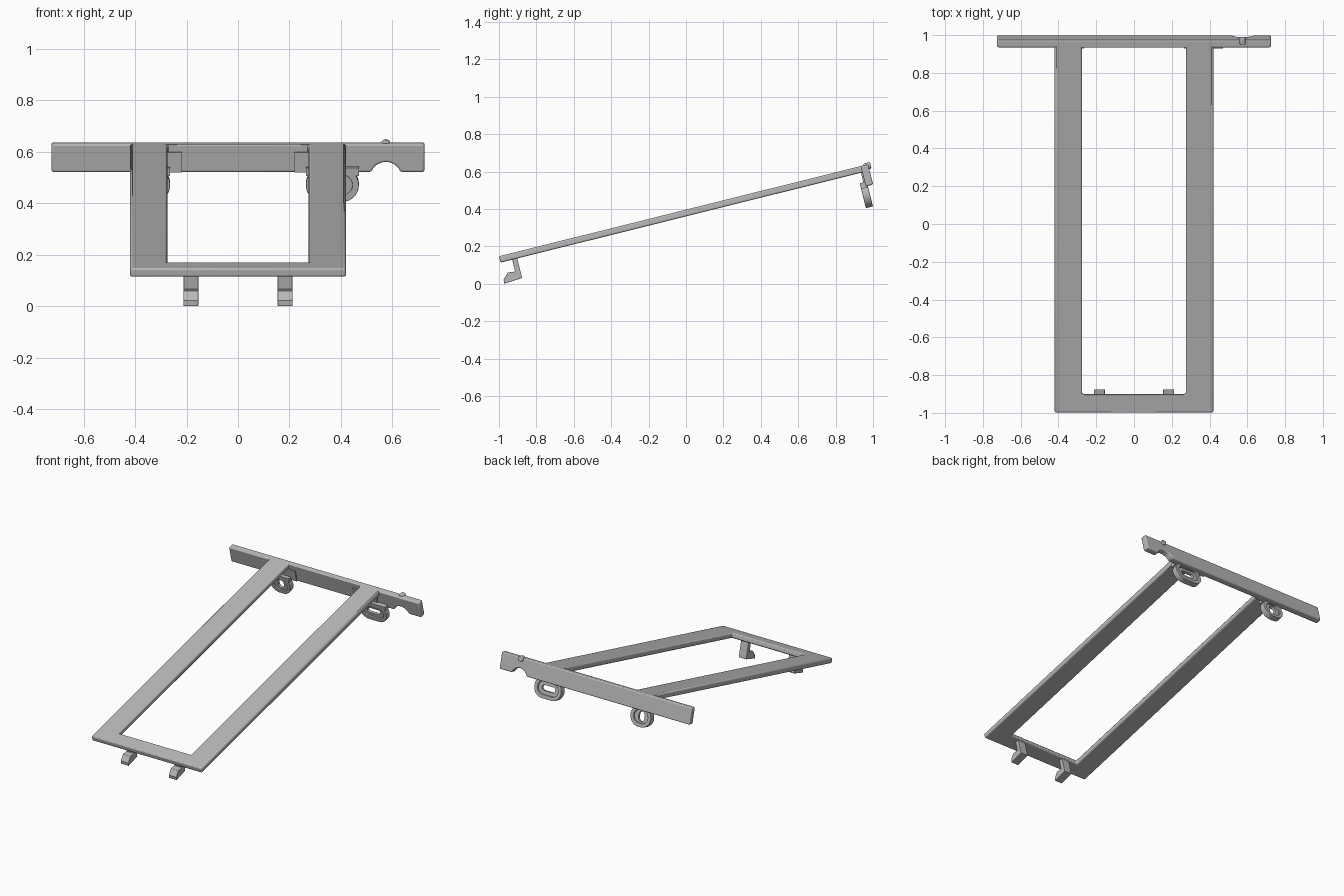
import bpy, bmesh
from math import radians, sin, cos, pi, asin
from mathutils import Matrix, Vector

if "Cube" in bpy.data.objects:
    bpy.data.objects.remove(bpy.data.objects["Cube"], do_unlink=True)

grey = bpy.data.materials.new("plain grey")
grey.use_nodes = True
COLOUR = (0.48, 0.48, 0.48, 1)
grey.diffuse_color = COLOUR
grey.node_tree.nodes["Principled BSDF"].inputs["Base Color"].default_value = COLOUR

# Sloped frame space: x across, y up the slope, z normal to the top face
TILT = Matrix.Translation((0, -1, 0.147)) @ Matrix.Rotation(radians(14), 4, 'X')

# Ways to place an outline point (a, b) at depth d
flat = lambda a, b, d: Vector((a, b, d))
upright = lambda a, b, d: Vector((a, d, b))
sideways = lambda a, b, d: Vector((d, a, b))


def prism(name, place, outline, d0, d1, hole=None, bevel=0.0):
    """Extrude an outline, optionally with a hole of equal point count."""
    bm = bmesh.new()
    loops = [outline] + ([hole] if hole else [])
    rings = [[[bm.verts.new(place(a, b, d)) for a, b in loop] for d in (d0, d1)]
             for loop in loops]
    n = len(outline)
    for low, high in rings:
        for i in range(n):
            j = (i + 1) % n
            bm.faces.new((low[i], low[j], high[j], high[i]))
    for k in (0, 1):
        if hole:
            out, inn = rings[0][k], rings[1][k]
            for i in range(n):
                j = (i + 1) % n
                bm.faces.new((out[i], out[j], inn[j], inn[i]))
        else:
            bm.faces.new(rings[0][k])
    bmesh.ops.recalc_face_normals(bm, faces=bm.faces)
    mesh = bpy.data.meshes.new(name)
    bm.to_mesh(mesh)
    bm.free()
    mesh.materials.append(grey)
    obj = bpy.data.objects.new(name, mesh)
    bpy.context.collection.objects.link(obj)
    obj.matrix_world = TILT
    if bevel:
        mod = obj.modifiers.new("soft edges", 'BEVEL')
        mod.width, mod.segments = bevel, 3
        mod.limit_method, mod.angle_limit = 'ANGLE', radians(40)
    bpy.ops.object.select_all(action='DESELECT')
    obj.select_set(True)
    bpy.context.view_layer.objects.active = obj
    bpy.ops.object.shade_smooth_by_angle(angle=radians(35))
    return obj


def rect(x0, x1, y0, y1):
    return [(x0, y0), (x1, y0), (x1, y1), (x0, y1)]


def slot(cx, cy, width, height, steps=12):
    """Stadium outline, stretched along its longer side."""
    r = min(width, height) / 2
    sx, sy = width / 2 - r, height / 2 - r
    points = []
    for i in range(4 * steps):
        t = 2 * pi * (i + 0.5) / (4 * steps)
        points.append((cx + r * cos(t) + (sx if cos(t) > 0 else -sx),
                       cy + r * sin(t) + (sy if sin(t) > 0 else -sy)))
    return points


# Main rectangular frame
prism("frame", flat, rect(-0.42, 0.42, 0, 2.015), -0.035, 0,
      rect(-0.275, 0.275, 0.097, 1.994), bevel=0.008)

# Rear bar with a round notch in its lower edge
BOTTOM, NOTCH_X, NOTCH_Z, R = -0.112, 0.575, -0.132, 0.06
start = asin((BOTTOM - NOTCH_Z) / R)
arc = [start + (pi - 2 * start) * i / 20 for i in range(21)]
bar = [(0.725, 0), (-0.725, 0), (-0.725, BOTTOM), (NOTCH_X - R - 0.008, BOTTOM)]
bar += [(NOTCH_X - R * cos(t), NOTCH_Z + R * sin(t)) for t in arc]
bar += [(NOTCH_X + R + 0.008, BOTTOM), (0.725, BOTTOM)]
prism("rear_bar", upright, bar, 1.993, 2.034, bevel=0.008)

# Small locating pin on the rear bar
prism("locating_pin", upright, slot(NOTCH_X, -0.009, 0.036, 0.036), 2.01, 2.046,
      bevel=0.005)

# Front hooks
hook = [(0.064, -0.02), (0.092, -0.02), (0.092, -0.143), (-0.008, -0.149),
        (-0.006, -0.127), (0.025, -0.096), (0.064, -0.1)]
for side, x in (("right", -0.183), ("left", 0.183)):
    prism(side + "_front_hook", sideways, hook, x - 0.029, x + 0.029, bevel=0.002)

# Eyelets below the rear bar: thick rim, thinner web with the opening, and a tab
for side, x, width, hole_w, hole_h in (("left", 0.367, 0.206, 0.1, 0.036),
                                       ("right", -0.342, 0.156, 0.045, 0.065)):
    z, height = -0.158, 0.134
    rim_hole = slot(x, z, width - 0.05, height - 0.05)
    prism(side + "_eyelet_rim", upright, slot(x, z, width, height), 1.966, 2.005,
          rim_hole, bevel=0.003)
    prism(side + "_eyelet_web", upright, slot(x, z, width - 0.04, height - 0.04),
          1.977, 1.994, slot(x, z, hole_w, hole_h))
    prism(side + "_eyelet_tab", upright,
          rect(x - width / 2, x + width / 2, -0.12, -0.088), 1.966, 2.0)
    # Corner gusset between frame leg and rear bar
    s = 1 if x > 0 else -1
    prism(side + "_gusset", upright,
          rect(min(s * 0.22, s * 0.4), max(s * 0.22, s * 0.4), -0.11, -0.03),
          1.986, 2.0)
